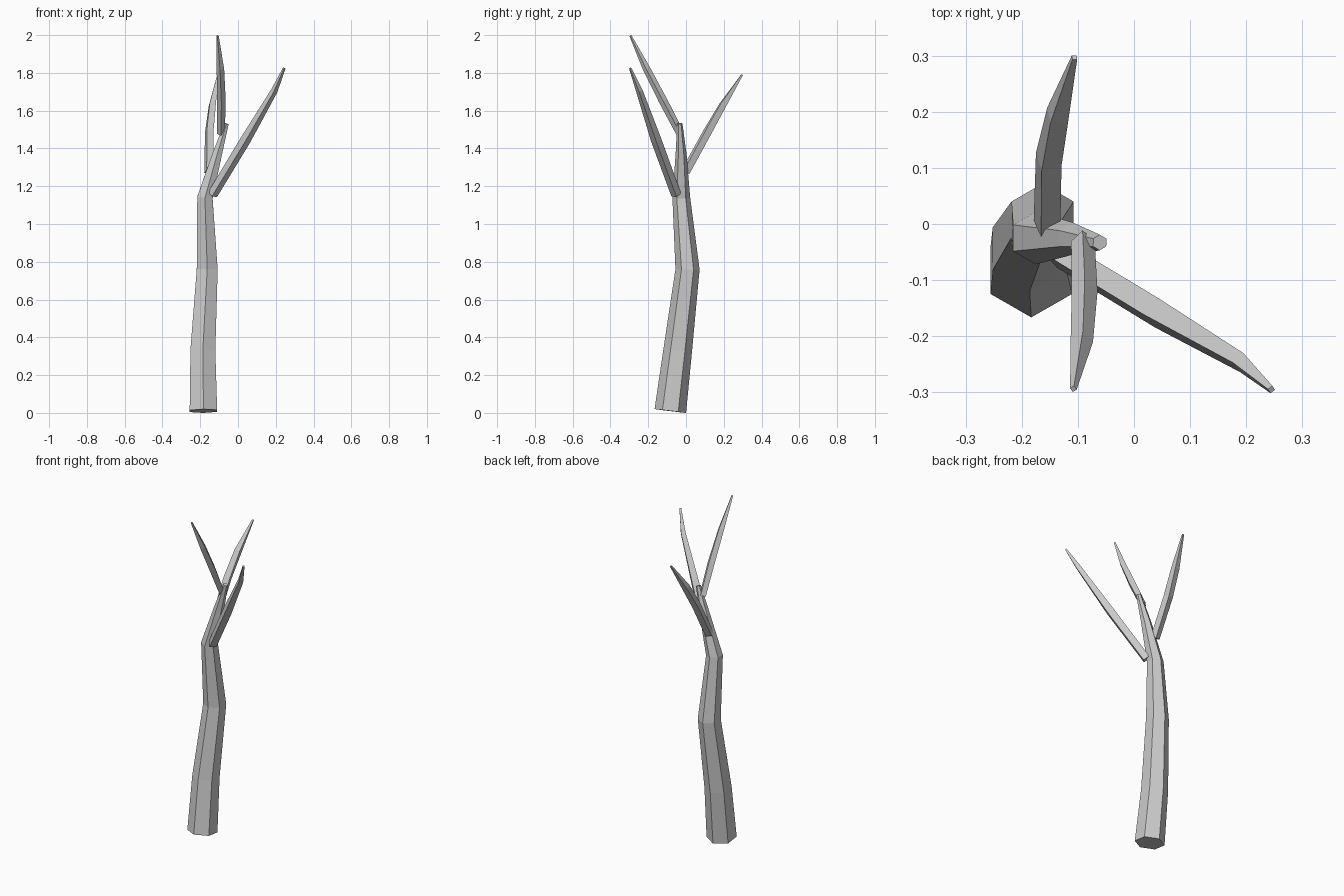
import bpy, bmesh
from math import cos, sin, radians, tau
from mathutils import Vector

if "Cube" in bpy.data.objects:
    bpy.data.objects.remove(bpy.data.objects["Cube"])


def limb(name, path, sides, ref, phase=0):
    """Tapered faceted tube; path holds (x, y, z, radius) rings."""
    pts = [Vector(p[:3]) for p in path]
    bm = bmesh.new()
    rings = []
    for i, p in enumerate(pts):
        # ring lies across the average direction of its neighbouring segments
        t = Vector()
        if i > 0:
            t += (p - pts[i - 1]).normalized()
        if i < len(pts) - 1:
            t += (pts[i + 1] - p).normalized()
        t.normalize()
        u = (ref - t * ref.dot(t)).normalized()
        v = t.cross(u)
        r = path[i][3]
        angles = [radians(phase) + tau * k / sides for k in range(sides)]
        rings.append([bm.verts.new(p + r * (u * cos(a) + v * sin(a))) for a in angles])
    for a, b in zip(rings, rings[1:]):
        for k in range(sides):
            n = (k + 1) % sides
            bm.faces.new((a[k], a[n], b[n], b[k]))
    bm.faces.new(rings[0][::-1])
    bm.faces.new(rings[-1])
    bmesh.ops.recalc_face_normals(bm, faces=bm.faces)
    mesh = bpy.data.meshes.new(name)
    bm.to_mesh(mesh)
    bm.free()
    obj = bpy.data.objects.new(name, mesh)
    bpy.context.collection.objects.link(obj)
    return obj


Y, Z = Vector((0, 1, 0)), Vector((0, 0, 1))

# Six-sided bent trunk
limb("trunk", [(-0.183, -0.083, 0.010, 0.084),
               (-0.186, -0.044, 0.330, 0.076),
               (-0.163, 0.008, 0.760, 0.064),
               (-0.175, -0.025, 1.140, 0.047),
               (-0.110, -0.026, 1.370, 0.029),
               (-0.061, -0.033, 1.532, 0.014)], 6, Y)

# Four-sided branches: right, back and front
limb("right_branch", [(-0.135, -0.052, 1.155, 0.027),
                      (0.040, -0.158, 1.445, 0.028),
                      (0.192, -0.247, 1.705, 0.018),
                      (0.245, -0.295, 1.825, 0.007)], 4, Z, 31)
limb("back_branch", [(-0.155, -0.003, 1.275, 0.026),
                     (-0.152, 0.115, 1.490, 0.026),
                     (-0.136, 0.195, 1.630, 0.023),
                     (-0.106, 0.297, 1.790, 0.006)], 4, Z, -23)
limb("front_branch", [(-0.091, -0.030, 1.478, 0.021),
                      (-0.088, -0.120, 1.650, 0.023),
                      (-0.093, -0.208, 1.820, 0.020),
                      (-0.108, -0.294, 1.997, 0.006)], 4, Z, 0)
